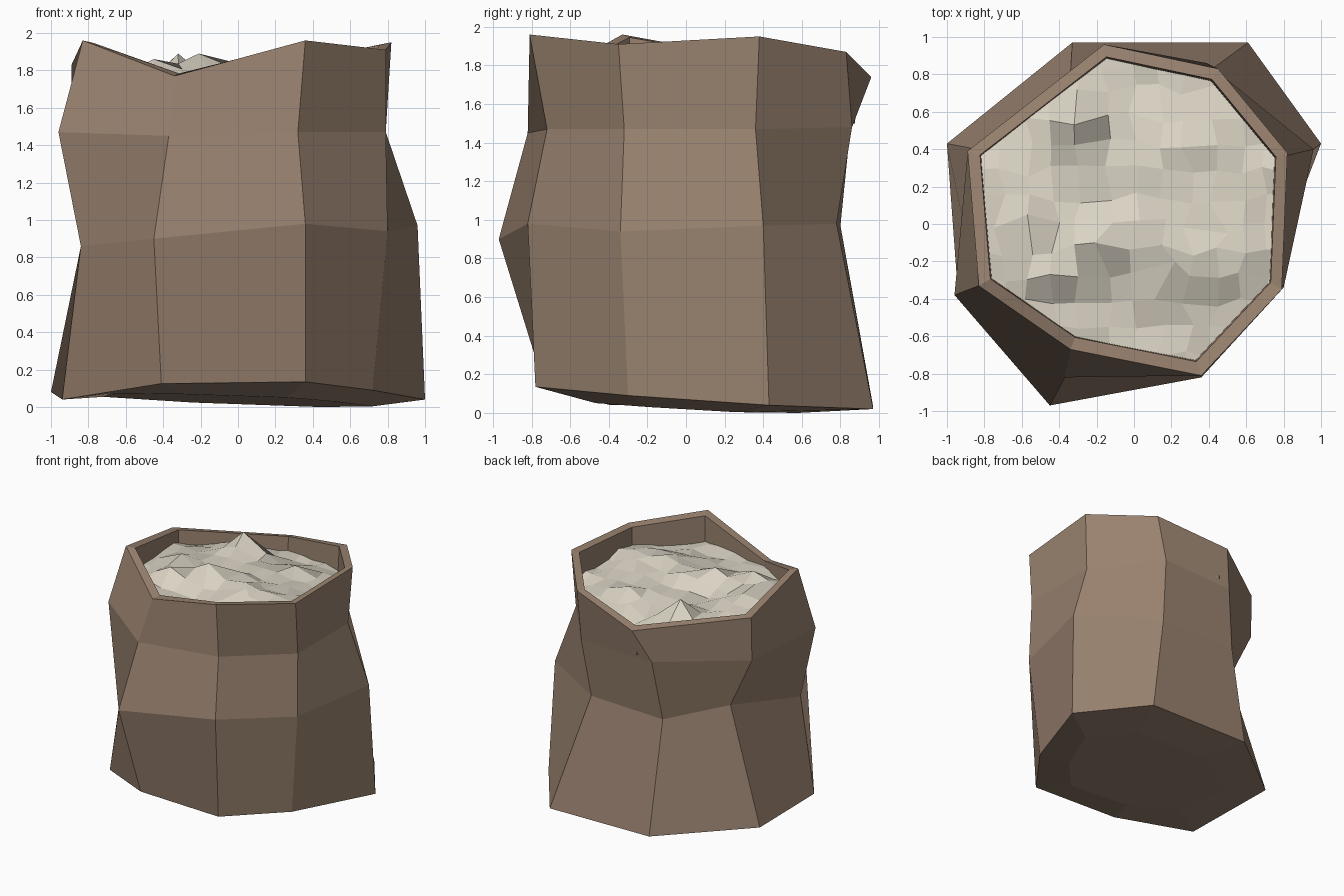
import bpy, bmesh, math, random
from mathutils import Vector

if "Cube" in bpy.data.objects:
    bpy.data.objects.remove(bpy.data.objects["Cube"])
random.seed(4)

def material(name, rgb):
    m = bpy.data.materials.new(name)
    m.diffuse_color = (*rgb, 1)
    m.use_nodes = True
    m.node_tree.nodes["Principled BSDF"].inputs["Base Color"].default_value = m.diffuse_color
    return m

def finish(bm, name, mat):
    me = bpy.data.meshes.new(name)
    bm.to_mesh(me)
    bm.free()
    ob = bpy.data.objects.new(name, me)
    me.materials.append(mat)
    bpy.context.collection.objects.link(ob)

# Eight-sided outline rings of the slumped sack, bottom to rim
bottom = [(-.41, -.73, .125), (.36, -.78, .135), (.72, -.30, .09), (1, .43, .04),
          (.61, .97, .02), (-.33, .97, .03), (-1, .43, .08), (-.94, -.39, .04)]
waist = [(-.45, -.97, .90), (.36, -.82, .98), (.80, -.34, .94), (.96, .40, .97),
         (.35, .78, .98), (-.34, .80, .97), (-.68, .37, 1.02), (-.84, -.35, .86)]
neck = [(-.37, -.82, 1.45), (.32, -.72, 1.47), (.79, -.32, 1.47), (.79, .36, 1.47),
        (.39, .86, 1.48), (-.27, .85, 1.46), (-.89, .38, 1.46), (-.96, -.38, 1.47)]
rim = [(-.34, -.67, 1.77), (.36, -.81, 1.96), (.79, -.35, 1.91), (.82, .38, 1.95),
       (.45, .83, 1.87), (-.16, .96, 1.74), (-.89, .39, 1.83), (-.83, -.33, 1.96)]
inner = [(x * .925, y * .92 + .01, 1.86 + (z - 1.86) * .85) for x, y, z in rim]
lining = [(x * .98, y * .98, 1.5) for x, y, z in inner]
base = [(x * .72, y * .6, .04 - .04 * (x * .5 + y * .5) / .79) for x, y, z in bottom]

# Sack: bridged rings with a rim lip, a lining and a closed base
bm = bmesh.new()
rings = [[bm.verts.new(p) for p in r] for r in (base, bottom, waist, neck, rim, inner, lining)]
for k, (lo, hi) in enumerate(zip(rings, rings[1:])):
    for i in range(8):
        j = (i + 1) % 8
        if k == 2 and i == 7:  # the bulging front-left corner folds the other way
            bm.faces.new((lo[j], hi[j], hi[i], lo[i]))
        else:
            bm.faces.new((lo[i], lo[j], hi[j], hi[i]))
bm.faces.new(rings[0][::-1])
finish(bm, "sack", material("burlap", (.32, .225, .16)))

# Powder filling: a lumpy faceted sheet trimmed to the sack opening
peaks = [(-.32, .53, 1.89, .15), (-.21, -.10, 1.89, .14), (-.57, .05, 1.82, .15),
         (.25, .41, 1.80, .20), (.03, .02, 1.83, .14), (-.45, -.27, 1.86, .12),
         (.22, -.20, 1.83, .16), (.5, -.05, 1.79, .2)]

def height(x, y):
    h = 1.735
    h += .04 * max(0, 1 - abs(y + .22) / .25)
    h -= .085 * max(0, min(1, (y - .3) / .5))
    for px, py, pz, r in peaks:
        h += (pz - 1.74) * max(0, 1 - math.hypot(x - px, y - py) / (r * 1.7)) * .8
    return h + random.uniform(-.02, .02)

bm = bmesh.new()
bmesh.ops.create_grid(bm, x_segments=14, y_segments=14, size=1)
for v in bm.verts:
    v.co.x += random.uniform(-.035, .035)
    v.co.y += random.uniform(-.035, .035)
    v.co.z = height(v.co.x, v.co.y)
for px, py, pz, r in peaks:  # pull one vertex up to each tip
    tip = min(bm.verts, key=lambda v: math.hypot(v.co.x - px, v.co.y - py))
    tip.co = (px, py, pz)
for i in range(8):
    a, b = Vector(inner[i]) * .995, Vector(inner[(i + 1) % 8]) * .995
    out = Vector((b.y - a.y, a.x - b.x, 0)).normalized()
    bmesh.ops.bisect_plane(bm, geom=bm.verts[:] + bm.edges[:] + bm.faces[:],
                           plane_co=a, plane_no=out, clear_outer=True)
finish(bm, "powder_filling", material("powder", (.70, .65, .55)))
